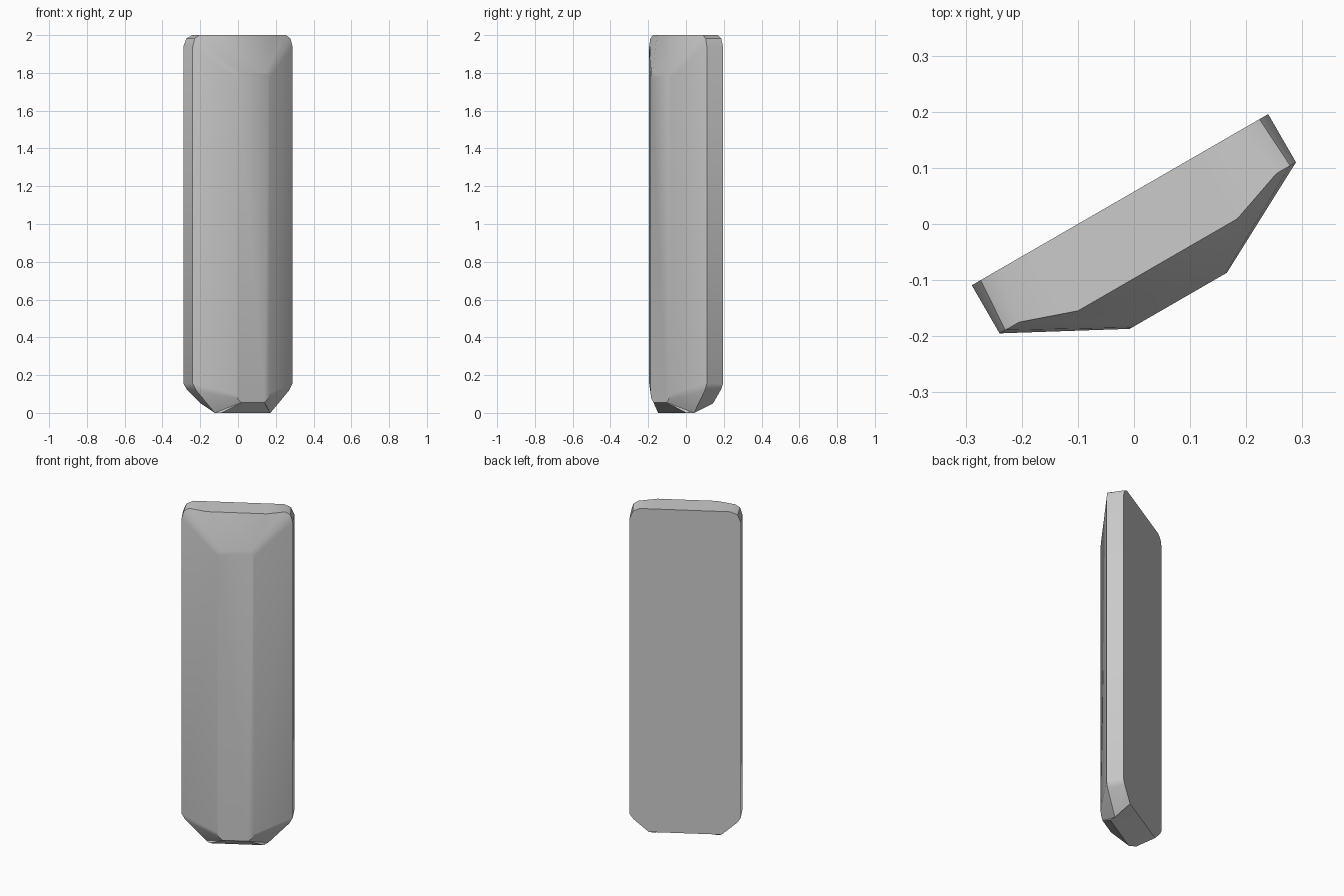
import bpy
import bmesh
import math
from mathutils import Matrix

cube = bpy.data.objects.get("Cube")
if cube:
    bpy.data.objects.remove(cube, do_unlink=True)

# Half outlines from top to bottom: (width, depth, height)
BACK, RIM, RIDGE = 0.05, -0.049, -0.158
back = [(w, BACK, h) for w, h in (
    (.164, 2), (.25, 2), (.287, 1.982), (.305, 1.94),
    (.305, .155), (.285, .125), (.2, .05), (.15, .05))]
rim = [(.164, -.084, 2)] + [(w, RIM, h) for w, h in (
    (.265, 2), (.293, 1.982), (.305, 1.94),
    (.305, .155), (.285, .12), (.17, 0))] + [(.15, -.084, 0)]
ridge = [(w, RIDGE, h) for w, h in (
    (.08, 1.8), (.08, 1.8), (.095, 1.792), (.1, 1.77),
    (.1, .1), (.093, .075), (.07, .055), (.07, .055))]

# Mirror each half into a closed ring and bridge the rings
bm = bmesh.new()


def ring(half):
    mirrored = [(-x, y, z) for x, y, z in reversed(half)]
    return [bm.verts.new(p) for p in half + mirrored]


rings = [ring(half) for half in (back, rim, ridge)]
for a, b in zip(rings, rings[1:]):
    for i in range(len(a)):
        j = (i + 1) % len(a)
        bm.faces.new((a[i], a[j], b[j], b[i]))
bm.faces.new(rings[0])
bm.faces.new(rings[-1])
bmesh.ops.remove_doubles(bm, verts=bm.verts, dist=0.0005)
bmesh.ops.recalc_face_normals(bm, faces=bm.faces)

# Turn the slab about the vertical axis
bm.transform(Matrix.Rotation(math.radians(30), 4, 'Z'))
mesh = bpy.data.meshes.new("faceted_slab")
bm.to_mesh(mesh)
bm.free()
slab = bpy.data.objects.new("faceted_slab", mesh)
bpy.context.collection.objects.link(slab)

# Plain grey material
grey = bpy.data.materials.new("light_grey")
grey.use_nodes = True
colour = (0.6, 0.6, 0.6, 1)
grey.diffuse_color = colour
grey.node_tree.nodes["Principled BSDF"].inputs["Base Color"].default_value = colour
mesh.materials.append(grey)

# Soft facets with sharp outer edges
bpy.ops.object.select_all(action='DESELECT')
slab.select_set(True)
bpy.context.view_layer.objects.active = slab
bpy.ops.object.shade_smooth_by_angle(angle=math.radians(32))
